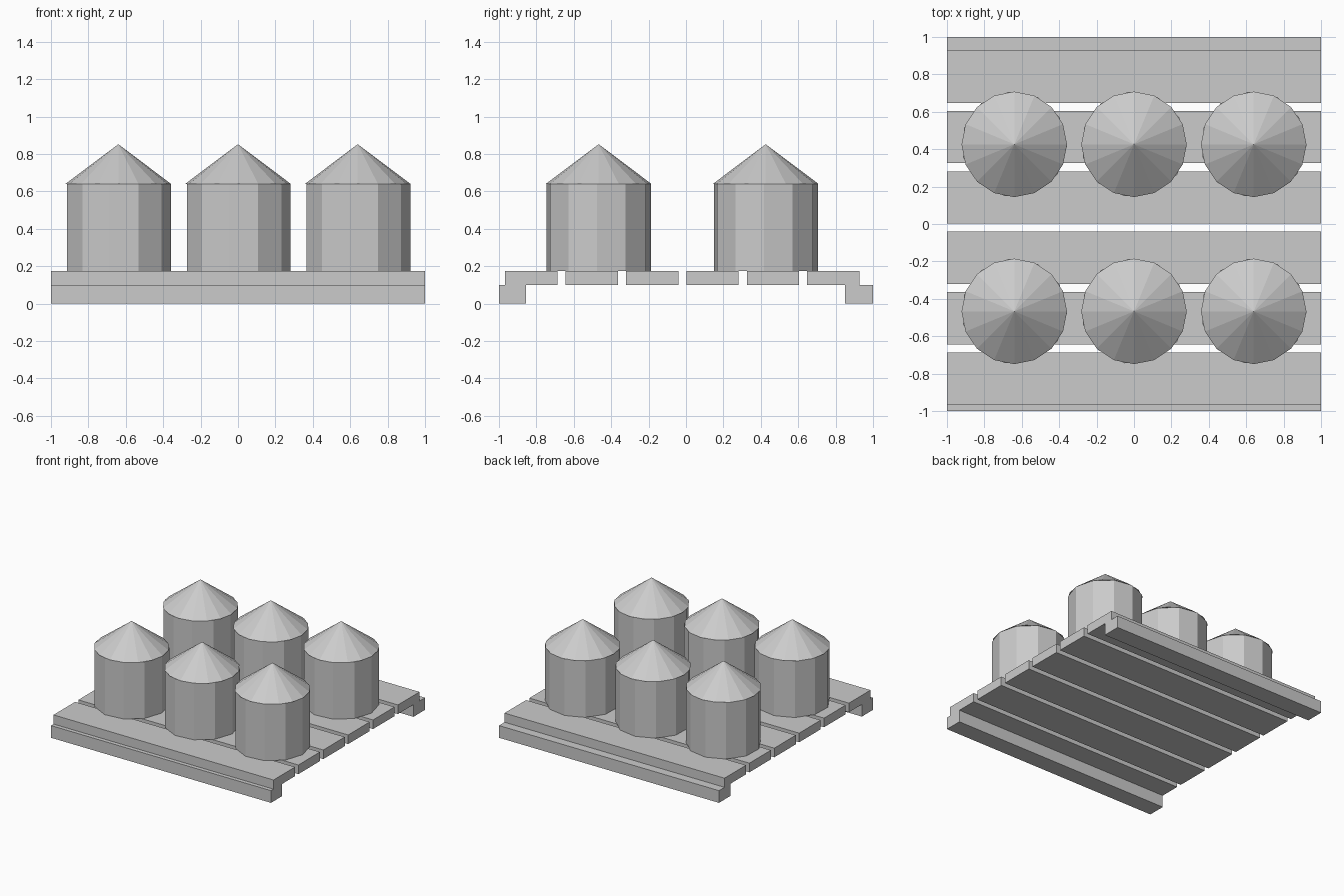
import bpy
import math

if "Cube" in bpy.data.objects:
    bpy.data.objects.remove(bpy.data.objects["Cube"])


def box(name, y0, y1, z0, z1):
    """Full-width beam running along x."""
    bpy.ops.mesh.primitive_cube_add(size=1, location=(0, (y0 + y1) / 2, (z0 + z1) / 2))
    ob = bpy.context.object
    ob.name = name
    ob.scale = (2, y1 - y0, z1 - z0)


def cone(name, sides, r, x, y, z0, z1, turn, top=0.0):
    """Straight-sided drum or pointed cap, first corner at angle turn from +x."""
    bpy.ops.mesh.primitive_cone_add(vertices=sides, radius1=r, radius2=top, depth=z1 - z0,
                                    location=(x, y, (z0 + z1) / 2),
                                    rotation=(0, 0, math.radians(turn - 90)))
    bpy.context.object.name = name


# Runners under the front and back edges
box("front_runner", -1.0, -0.855, 0, 0.10)
box("back_runner", 0.85, 1.0, 0, 0.10)

# Six deck slats
for i in range(6):
    y = -0.967 + 0.323 * i
    box(f"slat_{i + 1}", y, y + 0.28, 0.10, 0.175)

# Two rows of three drums with pointed lids
for y in (-0.467, 0.426):
    for x in (-0.64, 0, 0.64):
        cone("drum", 11, 0.282, x, y, 0.175, 0.64, -2, top=0.282)
        cone("lid", 16, 0.282, x, y, 0.64, 0.852, 0)
